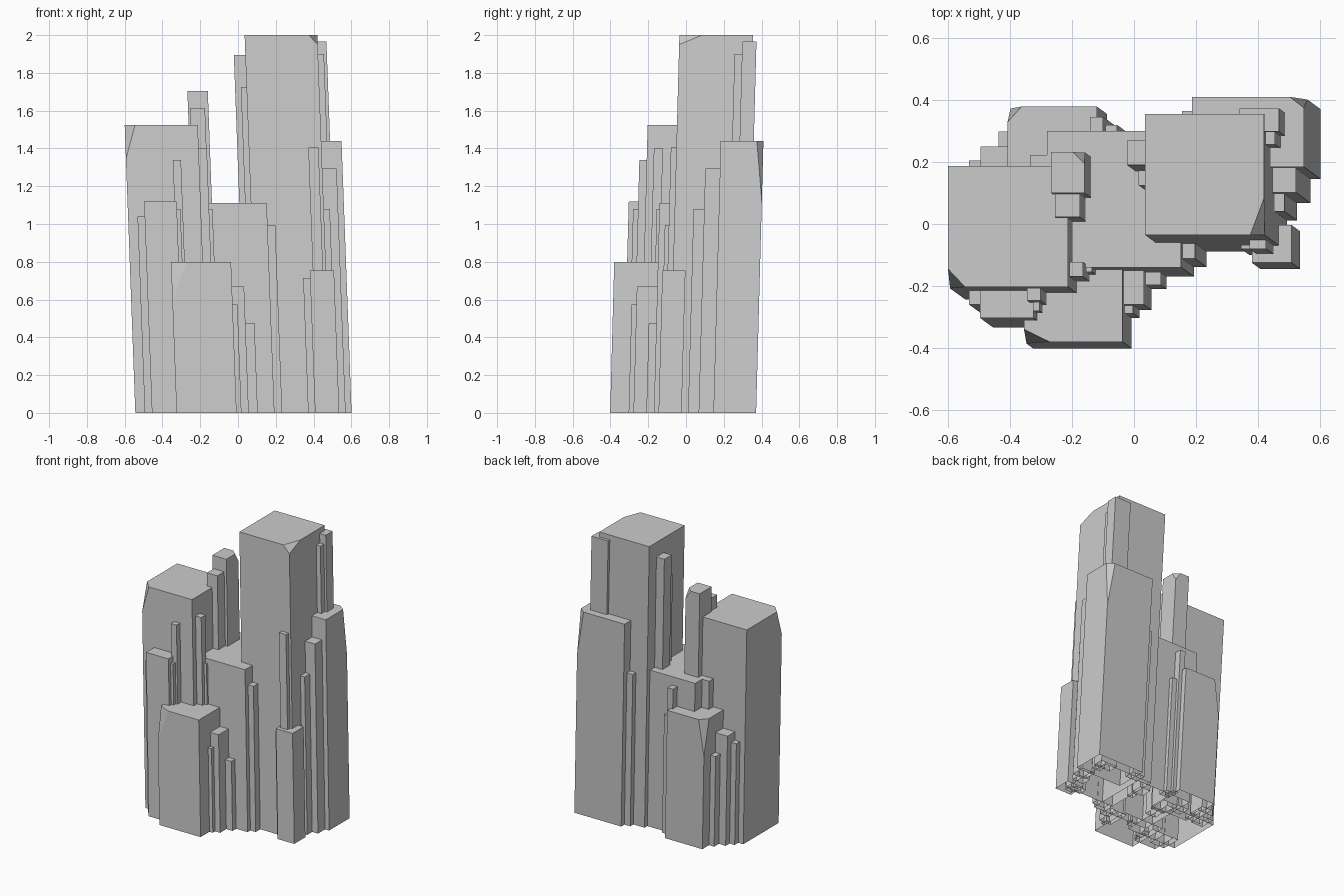
import bpy, bmesh
from mathutils import Vector

LEAN = Vector((-0.037, 0.027, 1.0))   # every column leans the same way


def column(name, x0, x1, y0, y1, h, cut=None):
    """Leaning open-bottomed prism; x/y limits are those of its top face.
    cut = (side x, side y, dx, dy, dz) chips one top corner."""
    bm = bmesh.new()
    rect = [(x0, y0), (x1, y0), (x1, y1), (x0, y1)]
    top = [bm.verts.new((x, y, h)) for x, y in rect]
    low = [bm.verts.new(Vector((x, y, h)) - LEAN * h) for x, y in rect]
    bm.faces.new(top)
    base = bm.faces.new(low[::-1])
    for i in range(4):
        j = (i + 1) % 4
        bm.faces.new((low[i], low[j], top[j], top[i]))
    bmesh.ops.delete(bm, geom=[base], context='FACES_ONLY')
    if cut:
        sx, sy, dx, dy, dz = cut
        c = Vector((x1 if sx > 0 else x0, y1 if sy > 0 else y0, h))
        a = c - Vector((sx * dx, 0, 0))
        b = c - Vector((0, sy * dy, 0))
        d = c - LEAN * dz
        n = (b - a).cross(d - a)
        if n.dot(c - a) < 0:
            n = -n
        res = bmesh.ops.bisect_plane(bm, geom=bm.verts[:] + bm.edges[:] + bm.faces[:],
                                     plane_co=a, plane_no=n, clear_outer=True)
        edges = [e for e in res['geom_cut'] if isinstance(e, bmesh.types.BMEdge)]
        bmesh.ops.contextual_create(bm, geom=edges)
        bmesh.ops.recalc_face_normals(bm, faces=bm.faces[:])
    me = bpy.data.meshes.new(name)
    bm.to_mesh(me)
    bm.free()
    bpy.context.collection.objects.link(bpy.data.objects.new(name, me))


# Large columns
column("tallest_column", 0.035, 0.42, -0.035, 0.355, 2.0, (1, -1, 0.045, 0.12, 0.05))
column("left_column", -0.60, -0.213, -0.203, 0.187, 1.525, (-1, -1, 0.055, 0.058, 0.18))
column("right_column", 0.187, 0.548, 0.184, 0.41, 1.44, (1, 1, 0.045, 0.035, 0.32))
column("centre_column", -0.28, 0.152, -0.14, 0.30, 1.11)
column("front_column", -0.355, -0.037, -0.38, -0.08, 0.80, (-1, -1, 0.082, 0.04, 0.22))
column("back_column", -0.408, -0.12, 0.10, 0.379, 0.91, (-1, 1, 0.045, 0.05, 0.25))
column("spire_column", -0.268, -0.16, 0.10, 0.232, 1.705, (1, 1, 0.038, 0.038, 0.06))

# Slim columns clustered around each large one: x0, x1, y0, y1, height
groups = {
    "left_front_shard": [(-0.497, -0.325, -0.303, -0.12, 1.12), (-0.532, -0.42, -0.26, -0.12, 1.04),
                         (-0.345, -0.302, -0.247, -0.16, 1.34), (-0.327, -0.305, -0.28, -0.20, 1.08)],
    "left_side_shard": [(-0.21, -0.165, -0.17, -0.122, 1.40), (-0.155, -0.135, -0.155, -0.12, 1.08)],
    "spire_shard": [(-0.255, -0.175, 0.022, 0.11, 1.615)],
    "tall_left_shard": [(-0.022, 0.06, 0.19, 0.27, 1.895), (0.015, 0.06, 0.125, 0.172, 1.725)],
    "tall_right_shard": [(0.34, 0.468, 0.298, 0.373, 1.965), (0.39, 0.455, 0.257, 0.31, 1.90)],
    "right_front_shard": [(0.42, 0.522, 0.102, 0.20, 1.295), (0.40, 0.486, 0.04, 0.11, 1.08)],
    "tall_front_shard": [(0.38, 0.508, -0.125, -0.003, 0.755), (0.345, 0.43, -0.08, -0.02, 0.715),
                         (0.372, 0.426, -0.08, -0.02, 1.405)],
    "centre_front_shard": [(0.10, 0.197, -0.112, -0.06, 0.995), (-0.06, 0.032, -0.26, -0.10, 0.67),
                           (-0.03, -0.003, -0.288, -0.24, 0.575), (0.02, 0.087, -0.197, -0.10, 0.475)],
    "back_left_shard": [(-0.495, -0.38, 0.12, 0.25, 0.78), (-0.532, -0.44, 0.10, 0.205, 0.72),
                        (-0.437, -0.36, 0.18, 0.298, 0.64), (-0.335, -0.25, 0.14, 0.223, 1.11)],
    "back_middle_shard": [(-0.142, -0.10, 0.27, 0.346, 1.05), (-0.13, -0.055, 0.25, 0.32, 0.84),
                          (0.155, 0.25, 0.29, 0.365, 1.08)],
}
for name, shards in groups.items():
    for i, s in enumerate(shards):
        column(f"{name}_{i + 1}", *s)
